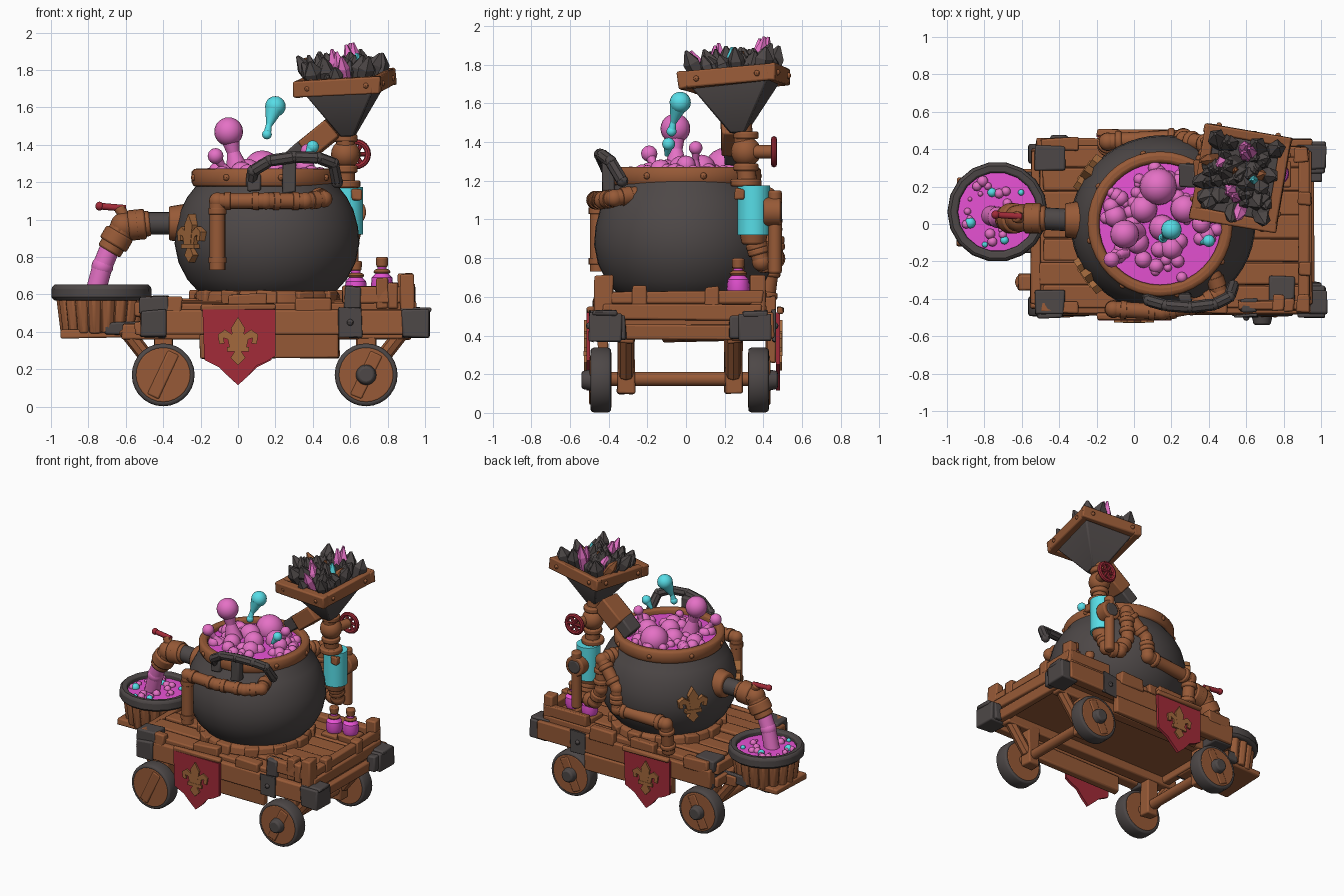
import bpy, bmesh, math, random
from mathutils import Vector, Matrix, Euler

if "Cube" in bpy.data.objects:
    bpy.data.objects.remove(bpy.data.objects["Cube"])
random.seed(4)
R = random.uniform
COL = {"wood": (.31, .102, .038), "iron": (.075, .064, .063), "magenta_brew": (.95, .1, .78),
       "pink_bubble": (.78, .165, .56), "cyan_glass": (.1, .76, .84), "red_cloth": (.36, .024, .04),
       "bronze": (.36, .14, .045)}
MATS = {}
for n, c in COL.items():
    MATS[n] = bpy.data.materials.new(n)
    MATS[n].diffuse_color = (*c, 1)
W, I, MG, PK, CY, RD, BZ = COL
G = {}
XF = Matrix()          # current group transform

def get(name, mat):
    if (name, mat) not in G:
        G[name, mat] = bmesh.new()
    return G[name, mat]

def box(name, mat, lo, hi, rot=(0, 0, 0), j=.007):
    c, s = (Vector(lo) + Vector(hi)) / 2, Vector(hi) - Vector(lo)
    m = XF @ Matrix.Translation(c) @ Euler([math.radians(a) for a in rot]).to_matrix().to_4x4() @ Matrix.Diagonal((*s, 1))
    for v in bmesh.ops.create_cube(get(name, mat), size=1, matrix=m)["verts"]:
        v.co += Vector((R(-j, j), R(-j, j), R(-j, j)))

def rod(name, mat, p, q, r, r2=None, seg=20):
    p, q = Vector(p), Vector(q)
    m = XF @ Matrix.Translation((p + q) / 2) @ (q - p).to_track_quat('Z', 'Y').to_matrix().to_4x4()
    bmesh.ops.create_cone(get(name, mat), cap_ends=True, segments=seg, radius1=r,
                          radius2=r if r2 is None else r2, depth=(q - p).length, matrix=m)

def ball(name, mat, c, r, s=(1, 1, 1), seg=16):
    bmesh.ops.create_uvsphere(get(name, mat), u_segments=seg, v_segments=seg // 2 + 2, radius=r,
                              matrix=XF @ Matrix.Translation(c) @ Matrix.Diagonal((*s, 1)))

def tube(name, mat, pts, r, collar=1.25):
    for a, b in zip(pts, pts[1:]):
        rod(name, mat, a, b, r)
        a, b = Vector(a), Vector(b)
        d = (b - a).normalized()
        if collar:   # raised rings near each joint
            for e, k in ((a, 1), (b, -1)):
                rod(name, mat, e + d * k * r * .9, e + d * k * r * 1.7, r * collar)
    for p in pts[1:-1]:
        ball(name, mat, p, r * 1.08)

def lathe(name, mat, prof, c, seg=40, sx=1, rot=0, axis='Z'):
    bm = get(name, mat)
    m = XF @ Matrix.Translation(c)
    if axis == 'Y':
        m = m @ Matrix.Rotation(math.radians(90), 4, 'X')
    rings = []
    for r, z in prof:
        rings.append([bm.verts.new(m @ Vector((sx * r * math.cos(rot + math.tau * i / seg),
                     r * math.sin(rot + math.tau * i / seg), z))) for i in range(seg)])
    for a, b in zip(rings, rings[1:]):
        for i in range(seg):
            bm.faces.new((a[i], a[(i + 1) % seg], b[(i + 1) % seg], b[i]))

def plate(name, mat, pts, t, m):
    bm = get(name, mat)
    a = [bm.verts.new(m @ Vector((x, -t / 2, z))) for x, z in pts]
    b = [bm.verts.new(m @ Vector((x, t / 2, z))) for x, z in pts]
    bm.faces.new(a)
    bm.faces.new(b[::-1])
    for i in range(len(a)):
        k = (i + 1) % len(a)
        bm.faces.new((a[i], b[i], b[k], a[k]))

def lily(name, m, t):   # three-petal ornament
    petal = [(.015, -.03), (.03, .035), (.07, .062), (.108, .035), (.1, -.015), (.072, -.012), (.078, .018), (.055, .01), (.045, -.035)]
    for s in (1, -1):
        plate(name, BZ, [(s * x, z) for x, z in petal], t, m)
    plate(name, BZ, [(0, .13), (.037, .07), (.02, -.03), (-.02, -.03), (-.037, .07)], t * 1.1, m)
    plate(name, BZ, [(-.06, -.03), (.06, -.03), (.06, -.055), (-.06, -.055)], t * 1.3, m)
    plate(name, BZ, [(.015, -.05), (.04, -.09), (0, -.13), (-.04, -.09), (-.015, -.05)], t, m)

# deck floor and planks, side rails, end beams and skirts
box("deck_floor", W, (-.5, -.44, .43), (.92, .4, .54))
for i in range(7):
    y = -.45 + i * .125
    box("deck_plank", W, (-.5 + R(-.02, .02), y, .5), (.92, y + .12, .565 + R(-.012, .012)), j=.005)
for y in (-.485, .385):
    box("side_rail", W, (-.52, y, .385), (.95, y + .07, .52))
    box("side_skirt", W, (-.2, y + .03, .26), (.54, y + .08, .39))
    for x in (-.5, -.05, .3):
        box("side_block", W, (x, y + .01, .5), (x + .2, y + .075, .585 + R(-.01, .02)))
for x in (-.55, .9):
    box("end_beam", W, (x, -.45, .38), (x + .06, .4, .455))
    box("end_beam", W, (x, -.43, .48), (x + .05, .39, .56))
for x, y in ((-.56, -.5), (.84, -.5), (-.56, .27), (.84, .27)):
    box("corner_bracket", I, (x + .04, y, .37), (x + .18, y + .17, .515))
    box("corner_bracket", I, (x + .03, y + .02, .5), (x + .19, y + .15, .59 if x < 0 else .53))
for y in (-.5, .44):
    box("rail_strap", I, (.54, y, .37), (.66, y + .02, .53))
    ball("bolt", I, (.6, y if y < 0 else y + .02, .45), .018, seg=8)
box("bracket_side", I, (.94, -.45, .38), (1, -.31, .5))
box("bracket_side", I, (.94, .22, .38), (1, .36, .5))
# crate railing around the bottles
for lo, hi in (((.56, -.46, .55), (.92, -.41, .645)), ((.88, -.44, .56), (.94, .4, .63)), ((.56, .36, .55), (.92, .41, .64)),
               ((.74, -.46, .52), (.8, -.38, .69)), ((.87, -.47, .5), (.94, -.38, .71)), ((.86, .33, .5), (.93, .41, .71)),
               ((.88, -.28, .5), (.95, -.2, .66)), ((.88, .1, .5), (.95, .17, .65)), ((.8, -.47, .52), (.86, -.4, .66))):
    box("crate_rail", W, lo, hi)
box("crate_plate", I, (.72, -.42, .55), (.86, -.28, .585))
box("crate_plate", I, (.57, -.47, .51), (.66, -.4, .64))

# wheels, axles, struts
for x in (-.4, .685):
    for y, s in ((-.44, -1), (.375, 1)):
        lathe("wheel_tyre", I, [(.135, -.05), (.16, -.055), (.168, -.035), (.168, .035), (.16, .055), (.135, .05), (.135, -.05)],
              (x, y, .17), 28, axis='Y')
        rod("wheel_disc", W, (x, y - .054, .17), (x, y + .054, .17), .15, seg=28)
        if not (x < 0 and s < 0):
            rod("wheel_hub", I, (x, y + s * .04, .17), (x, y + s * .1, .17), .058, .045)
        box("wheel_board", W, (x - .035, y + s * .03 - .03, .04), (x + .035, y + s * .03 + .03, .3), (0, 25, 0), .003)
        yi = y - s * .13
        box("axle_post", W, (x - .05, yi - .045, .1), (x + .05, yi + .045, .4))
        k = -1 if x < 0 else 1
        rod("strut", W, (x + k * .21, yi, .42), (x + k * .03, yi, .19), .04, seg=8)
    rod("axle", W, (x, -.4, .175), (x, .35, .175), .037, seg=12)
for y in (-.31, .25):
    box("chassis_beam", W, (-.62, y - .04, .36), (.92, y + .04, .44))

# banners on both sides
ban = [(-.19, .52), (.2, .52), (.2, .27), (.15, .24), (.1, .22), (.05, .16), (0, .115), (-.06, .17), (-.1, .21), (-.18, .25)]
for y, a in ((-.505, 0), (.475, math.pi)):
    m = Matrix.Translation((0, y, 0)) @ Matrix.Rotation(a, 4, 'Z')
    plate("banner", RD, ban, .02, m)
    lily("banner_lily", m @ Matrix.Translation((0, -.014, .35)), .016)
    box("banner_bar", W, (-.2, y - .005, .515), (.2, y + .03, .55))

# cauldron, foot ring, rim
C = Vector((.155, 0, 0))
lathe("cauldron", I, [(0, .56), (.25, .565), (.34, .6), (.41, .68), (.455, .77), (.475, .87), (.468, .96), (.445, 1.05), (.41, 1.12),
                      (.365, 1.18), (.35, 1.21), (.3, 1.21)], C, 48, 1.04)
lathe("foot_ring", W, [(.3, .55), (.4, .55), (.39, .61), (.35, .625), (.3, .61)], C, 28)
for i in range(12):
    a = math.tau * i / 12
    p = C + Vector((.385 * math.cos(a), .385 * math.sin(a), .58))
    box("foot_block", W, p - Vector((.03, .05, .035)), p + Vector((.03, .05, .04)), (0, 0, math.degrees(a)))
lathe("cauldron_rim", W, [(.33, 1.18), (.375, 1.175), (.388, 1.2), (.388, 1.255), (.375, 1.272), (.335, 1.272), (.325, 1.25), (.33, 1.18)],
      (.14, 0, 0), 40)
for i in range(8):
    a = math.tau * (i + .3) / 8
    ball("rim_bolt", W, (.14 + .385 * math.cos(a), .385 * math.sin(a), 1.225), .018, seg=8)
for a in (145, 215):
    a = math.radians(a)
    m = Matrix.Translation((.155 + .487 * math.cos(a), .475 * math.sin(a), .9)) @ Matrix.Rotation(a + math.pi / 2, 4, 'Z')
    lily("cauldron_lily", m, .05)
# iron carrying handle
hp = [(.07, -.35, 1.18), (.08, -.41, 1.26), (.17, -.435, 1.315), (.3, -.445, 1.335), (.43, -.43, 1.33), (.51, -.39, 1.3), (.53, -.33, 1.2)]
for a, b in zip(hp, hp[1:]):
    rod("handle", I, a, b, .032, seg=8)
    ball("handle", I, b, .032, seg=8)
box("handle_bracket", I, (.24, -.43, 1.14), (.31, -.37, 1.33))
box("handle_bracket", I, (.05, -.4, 1.15), (.12, -.34, 1.24))

# brew surface and bubbles
lathe("brew", MG, [(.34, 1.235), (.2, 1.245), (0, 1.25)], (.14, 0, 0))
for x, y, z, r in ((.13, .2, 1.27, .1), (.27, .08, 1.26, .075), (.05, .08, 1.25, .075), (.15, -.02, 1.26, .07), (.05, -.19, 1.25, .045),
                   (.2, -.13, 1.25, .06), (-.1, .04, 1.25, .06), (.36, .0, 1.28, .05), (.02, -.1, 1.25, .06)):
    ball("brew_bubble", PK, (x, y, z), r)
for i in range(60):
    a, d = R(0, math.tau), .31 * math.sqrt(R(.15, 1))
    ball("brew_bubble", PK, (.14 + d * math.cos(a), d * math.sin(a), 1.245), R(.02, .048), seg=12)
for top, base, r in (((-.05, -.055, 1.47), (0, -.05, 1.25), .077), ((-.12, -.19, 1.34), (-.05, -.15, 1.24), .042), ((.37, .05, 1.37), (.33, .05, 1.25), .035)):
    ball("brew_splash", PK, top, r, seg=20)
    mid = Vector(top).lerp(Vector(base), .5)
    rod("brew_splash", PK, base, mid, r * .85, r * .45)
    rod("brew_splash", PK, mid, top, r * .45, r * .75)
ball("flying_drop", CY, (.2, -.03, 1.605), .055)
rod("flying_drop", CY, (.165, -.065, 1.5), (.19, -.04, 1.585), .015, .046)
rod("flying_drop", CY, (.155, -.075, 1.45), (.165, -.065, 1.51), .022, .015)
ball("flying_drop", CY, (.155, -.075, 1.455), .026)
ball("flying_drop", CY, (.4, -.09, 1.39), .033)
rod("flying_drop", CY, (.36, -.1, 1.33), (.395, -.09, 1.385), .01, .028)

# spout, tap, stream
rod("spout_flange", W, (-.37, .02, .98), (-.28, .02, .98), .09, .105, 24)
rod("spout_collar", I, (-.5, .03, .98), (-.33, .02, .98), .06)
tube("spout", W, [(-.47, .03, .98), (-.61, .03, .965), (-.69, .03, .83)], .068, 1.2)
rod("tap_stem", W, (-.6, .03, 1.0), (-.635, .04, 1.065), .03)
rod("tap_handle", RD, (-.74, .05, 1.072), (-.6, .04, 1.06), .018, seg=10)
ball("tap_handle", RD, (-.74, .05, 1.072), .024, seg=10)
tube("stream", PK, [(-.68, .03, .86), (-.725, .035, .75), (-.765, .045, .6)], .054, 0)

# bucket and its shelf
B = Vector((-.73, .065, 0))
box("bucket_shelf", W, (-.95, -.12, .37), (-.5, .25, .41))
box("shelf_bracket", I, (-.71, -.15, .385), (-.5, -.1, .455))
box("shelf_bracket", I, (-.71, .23, .385), (-.5, .28, .455))
lathe("bucket_body", W, [(0, .395), (.195, .395), (.22, .58)], B, 28)
for i in range(18):
    a = math.tau * i / 18
    d = Vector((math.cos(a), math.sin(a), 0))
    rod("bucket_stave", W, B + d * .185 + Vector((0, 0, .39 + R(0, .01))), B + d * .205 + Vector((0, 0, .59)), .036, .04, 6)
lathe("bucket_rim", I, [(.21, .575), (.25, .565), (.268, .585), (.266, .64), (.25, .652), (.212, .648), (.21, .575)], B, 18)
lathe("bucket_brew", MG, [(.225, .615), (0, .625)], B, 28)
for i in range(24):
    a, d = R(0, math.tau), .19 * math.sqrt(R(.1, 1))
    ball("bucket_bubble", CY if i % 5 == 0 else PK, B + Vector((d * math.cos(a), d * math.sin(a), .622)), R(.012, .034), seg=10)

# front and back pipes
tube("front_pipe", W, [(.42, -.25, 1.13), (.46, -.37, 1.11), (.36, -.43, 1.1), (.15, -.47, 1.1), (-.11, -.455, 1.1), (-.11, -.455, .73)], .042, 1.15)
tube("back_pipe", W, [(.36, .28, 1.14), (.42, .42, 1.12), (.27, .45, .95), (.26, .46, .8), (-.14, .44, .78), (-.14, .41, .55)], .045)
tube("tank_pipe", W, [(.58, .35, .92), (.58, .39, .78), (.48, .42, .78), (.42, .43, .9), (.42, .42, 1.1)], .045)
# column, glass tank, gauge, valve wheel
rod("column", W, (.575, .29, 1.5), (.575, .32, 1.15), .05)
ball("column", W, (.575, .31, 1.35), .078)
for z, r in ((1.435, .065), (1.27, .065), (1.19, .08)):
    rod("column_ring", W, (.575, .31, z - .02), (.575, .31, z + .02), r)
rod("glass_tank", CY, (.585, .35, .92), (.585, .35, 1.175), .084, seg=28)
rod("tank_cap", W, (.585, .35, .87), (.585, .35, .935), .06, .075)
box("tank_patch", W, (.61, .25, 1.1), (.665, .3, 1.16))
rod("gauge", W, (.61, .4, 1.04), (.61, .49, 1.04), .075, seg=24)
rod("gauge_face", I, (.61, .48, 1.04), (.61, .497, 1.04), .05, seg=24)
rod("gauge_pipe", W, (.61, .46, 1.15), (.61, .46, .72), .035)
rod("valve_stem", W, (.6, .32, 1.35), (.625, .45, 1.35), .035)
lathe("valve_wheel", RD, [(.065 + .016 * math.cos(k * math.pi / 4), .016 * math.sin(k * math.pi / 4)) for k in range(9)],
      (.63, .455, 1.35), 24, axis='Y')
for k in range(3):
    d = Vector((math.cos(k * math.pi / 3), 0, math.sin(k * math.pi / 3))) * .06
    rod("valve_wheel", RD, Vector((.63, .455, 1.35)) - d, Vector((.63, .455, 1.35)) + d, .012, seg=8)
# chute from hopper into cauldron
box("chute", W, (.33, .18, 1.37), (.53, .34, 1.49), (0, -40, 0))
box("chute_mouth", I, (.25, .2, 1.3), (.37, .32, 1.39), (0, -40, 0))

# tilted hopper with crystal load
XF = Matrix.Translation((.57, .25, 1.73)) @ Euler((math.radians(5), math.radians(-3), math.radians(-10))).to_matrix().to_4x4()
lathe("hopper_cone", I, [(0, -.29), (.06, -.28), (.29, -.03), (.29, .01), (0, .02)], (0, 0, 0), 4, .92, math.pi / 4)
for s in (-1, 1):
    box("hopper_rim", W, (-.235, s * .23 - .028, -.045), (.235, s * .23 + .028, .045))
    box("hopper_rim", W, (s * .207 - .028, -.255, -.045), (s * .207 + .028, .255, .045))
    for t in (-.16, .16):
        ball("hopper_bolt", W, (t, s * .255, 0), .016, seg=8)
        ball("hopper_bolt", W, (s * .232, t, 0), .016, seg=8)
for i in range(60):     # chunky rocks, with a few coloured shards among them
    x, y = R(-.17, .17), R(-.19, .19)
    mat = W if i % 24 == 3 else CY if i == 20 else PK if i % 8 == 0 else I
    h = R(.1, .17) + (.03 if mat in (PK, CY) else 0)
    t = Vector((x * 1.15 + R(-.05, .05), y * 1.1 + R(-.05, .05), h))
    b = Vector((x * .9, y * .9, 0))
    r = R(.035, .055) if mat == I else .035
    rod("crystal", mat, b, b.lerp(t, .6), r * .85, r, 5)
    rod("crystal", mat, b.lerp(t, .6), t, r, .008, 5)
XF = Matrix()

# potion bottles
for x, y, z in ((.77, .27, .61), (.63, .27, .59)):
    lathe("bottle", MG, [(0, .0), (.05, 0), (.06, .03), (.055, .08), (.025, .11), (.025, .15), (0, .15)], (x, y, z), 16)
    rod("bottle_cork", W, (x, y, z + .135), (x, y, z + .19), .03, .034, 12)
    lathe("bottle_band", W, [(.03, .1), (.045, .103), (.045, .118), (.03, .125)], (x, y, z), 12)
    box("bottle_stand", W, (x - .065, y - .07, .55), (x + .065, y + .07, z))

# turn every group into an object
BEVEL = {W, I}
for (name, mat), bm in G.items():
    bmesh.ops.remove_doubles(bm, verts=bm.verts, dist=1e-5)
    bmesh.ops.recalc_face_normals(bm, faces=bm.faces)
    me = bpy.data.meshes.new(name)
    bm.to_mesh(me)
    bm.free()
    me.materials.append(MATS[mat])
    ob = bpy.data.objects.new(name, me)
    bpy.context.collection.objects.link(ob)
    ob.select_set(True)
    bpy.context.view_layer.objects.active = ob
    if mat in BEVEL and name not in ("crystal", "bolt", "cauldron", "hopper_bolt", "rim_bolt"):
        bv = ob.modifiers.new("soft_edges", 'BEVEL')
        bv.width, bv.segments, bv.limit_method, bv.angle_limit = .01, 2, 'ANGLE', math.radians(50)
bpy.ops.object.shade_smooth_by_angle(angle=math.radians(38))

for m in bpy.data.materials:
    if m.users and not m.is_grease_pencil:
        m.use_nodes = True
        m.node_tree.nodes["Principled BSDF"].inputs["Base Color"].default_value = m.diffuse_color
